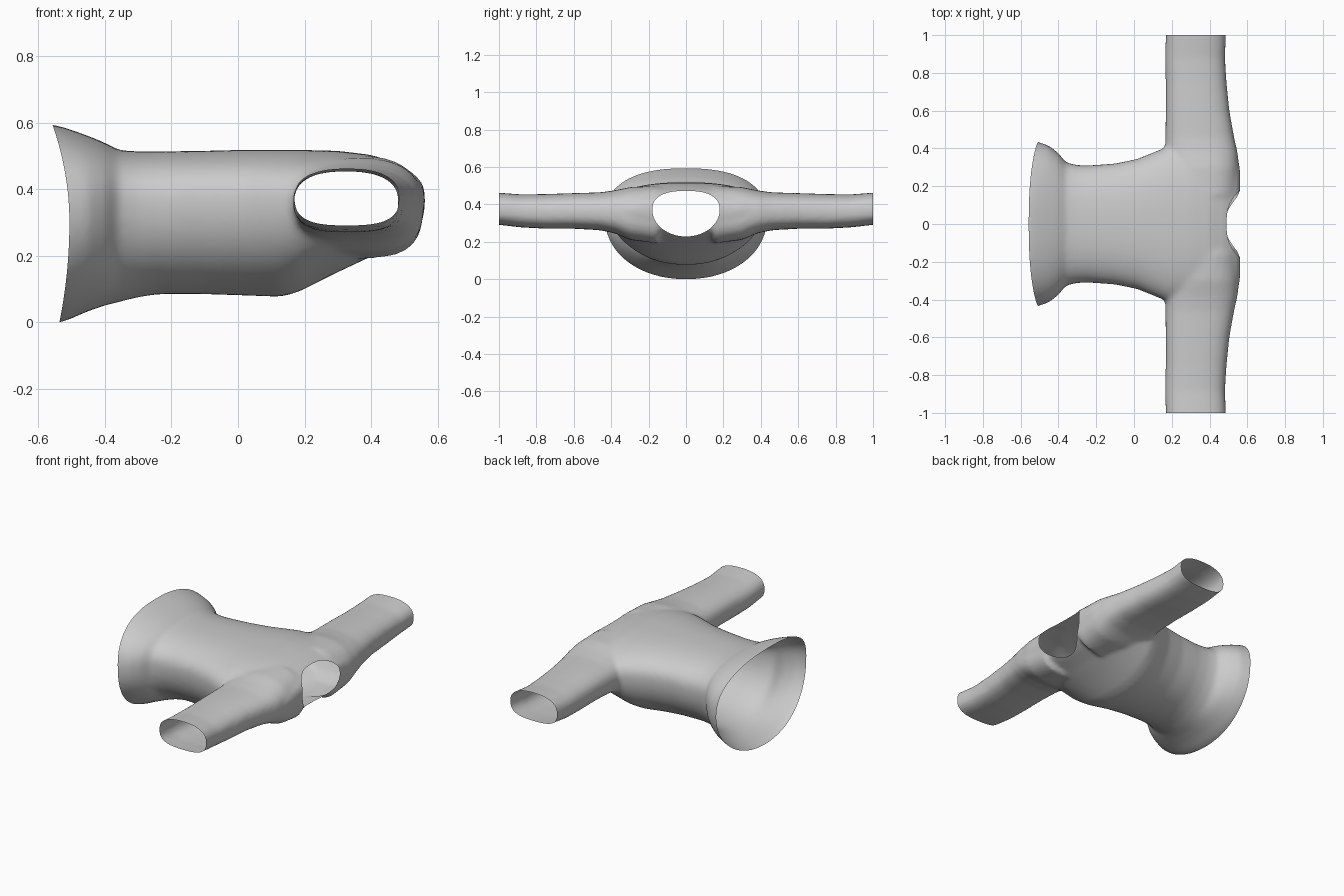
import bpy, bmesh
from math import cos, sin, pi

if "Cube" in bpy.data.objects:
    bpy.data.objects.remove(bpy.data.objects["Cube"])


def ring(p0, p1, lo, hi, mid, n_top, n_bot, count=64):
    """Rounded section: across p0..p1, heights lo..hi, widest at mid."""
    pts = []
    for i in range(count):
        a = 2 * pi * i / count
        c, s = cos(a), sin(a)
        e = 2 / (n_top if s > 0 else n_bot)
        u = (p0 + p1) / 2 + (p1 - p0) / 2 * abs(c) ** e * (1 if c > 0 else -1)
        v = mid + ((hi - mid) * abs(s) ** e if s > 0 else -(mid - lo) * abs(s) ** e)
        pts.append((u, v))
    return pts


def loft(bm, rings):
    """Skin rings of 3D points and close both ends."""
    rows = [[bm.verts.new(p) for p in r] for r in rings]
    n = len(rows[0])
    for a, b in zip(rows, rows[1:]):
        for i in range(n):
            bm.faces.new((a[i], a[(i + 1) % n], b[(i + 1) % n], b[i]))
    bm.faces.new(rows[0][::-1])
    bm.faces.new(rows[-1])


def make_object(name, bm):
    bmesh.ops.recalc_face_normals(bm, faces=bm.faces)
    me = bpy.data.meshes.new(name)
    bm.to_mesh(me)
    bm.free()
    ob = bpy.data.objects.new(name, me)
    bpy.context.collection.objects.link(ob)
    return ob


def apply_modifier(ob, kind, **settings):
    mod = ob.modifiers.new(kind.lower(), kind)
    for k, v in settings.items():
        setattr(mod, k, v)
    bpy.context.view_layer.objects.active = ob
    bpy.ops.object.modifier_apply(modifier=mod.name)


# Torso: x, half width, bottom, top, widest height
torso = [(-.56, .45, -.01, .605, .33), (-.50, .432, .0, .592, .33),
         (-.45, .415, .03, .565, .34), (-.40, .375, .05, .54, .35),
         (-.36, .325, .06, .517, .36), (-.30, .312, .075, .513, .36),
         (-.24, .31, .084, .513, .36), (-.10, .32, .084, .515, .37),
         (.02, .345, .08, .518, .37), (.13, .39, .076, .518, .37),
         (.18, .41, .09, .518, .37), (.30, .42, .15, .515, .37),
         (.40, .41, .197, .503, .37), (.48, .40, .228, .478, .37),
         (.52, .38, .25, .455, .37), (.55, .34, .29, .43, .37),
         (.562, .30, .33, .40, .37)]
bm = bmesh.new()
loft(bm, [[(x, u, v) for u, v in ring(-w, w, lo, hi, m, 2.4, 2.1)]
          for x, w, lo, hi, m in torso])

# Sleeves: y, rear x, front x, bottom, top
sleeve = [(.15, .19, .555, .19, .50), (.30, .17, .557, .21, .492),
          (.38, .165, .548, .245, .475), (.46, .167, .53, .262, .464),
          (.60, .168, .505, .27, .46), (.75, .168, .49, .27, .455),
          (.88, .165, .482, .277, .453), (1.04, .17, .488, .295, .465)]
for side in (1, -1):
    loft(bm, [[(u, side * y, v) for u, v in
               ring(a, b, lo, hi, lo + .5 * (hi - lo), 2.4, 2.9)]
              for y, a, b, lo, hi in sleeve])
shirt = make_object("shirt", bm)

# Blend the parts into one cloth surface
apply_modifier(shirt, 'REMESH', mode='VOXEL', voxel_size=.012)
apply_modifier(shirt, 'SMOOTH', factor=.5, iterations=12)

# Neck opening
NECK = dict(p0=-.18, p1=.18, lo=.228, hi=.472, mid=.37, n_top=2.5, n_bot=2)
bm = bmesh.new()
loft(bm, [[(x, u, v) for u, v in ring(**NECK)] for x in (.3, .7)])
cutter = make_object("neck_cutter", bm)
cutter.hide_render = True
apply_modifier(shirt, 'BOOLEAN', operation='DIFFERENCE', object=cutter, solver='EXACT')
bpy.data.objects.remove(cutter)

bm = bmesh.new()
bm.from_mesh(shirt.data)


def in_neck(p):
    dz = p.z - .37
    n, h = (2.5, .102) if dz > 0 else (2, .142)
    return p.x > .25 and abs(p.y / .18) ** n + abs(dz / h) ** n < 1.001


walls = [f for f in bm.faces if in_neck(f.calc_center_median())]
bmesh.ops.delete(bm, geom=walls, context='FACES')

# Open cuffs and hem
for co, no in (((0, 1, 0), (0, 1, 0)), ((0, -1, 0), (0, -1, 0)), ((-.507, 0, 0), (-1, 0, 0))):
    bmesh.ops.bisect_plane(bm, geom=bm.verts[:] + bm.edges[:] + bm.faces[:],
                           plane_co=co, plane_no=no, clear_outer=True)

# Curve the hem edge back at top and bottom, with a soft fold where it flares
for v in bm.verts:
    t = max(0, min(1, (-.36 - v.co.x) / .147))
    d = (v.co.z - .3) / .3
    v.co.x -= t * t * (.053 if d > 0 else .03) * d * d
for f in bm.faces:
    f.smooth = True
bm.to_mesh(shirt.data)
bm.free()
